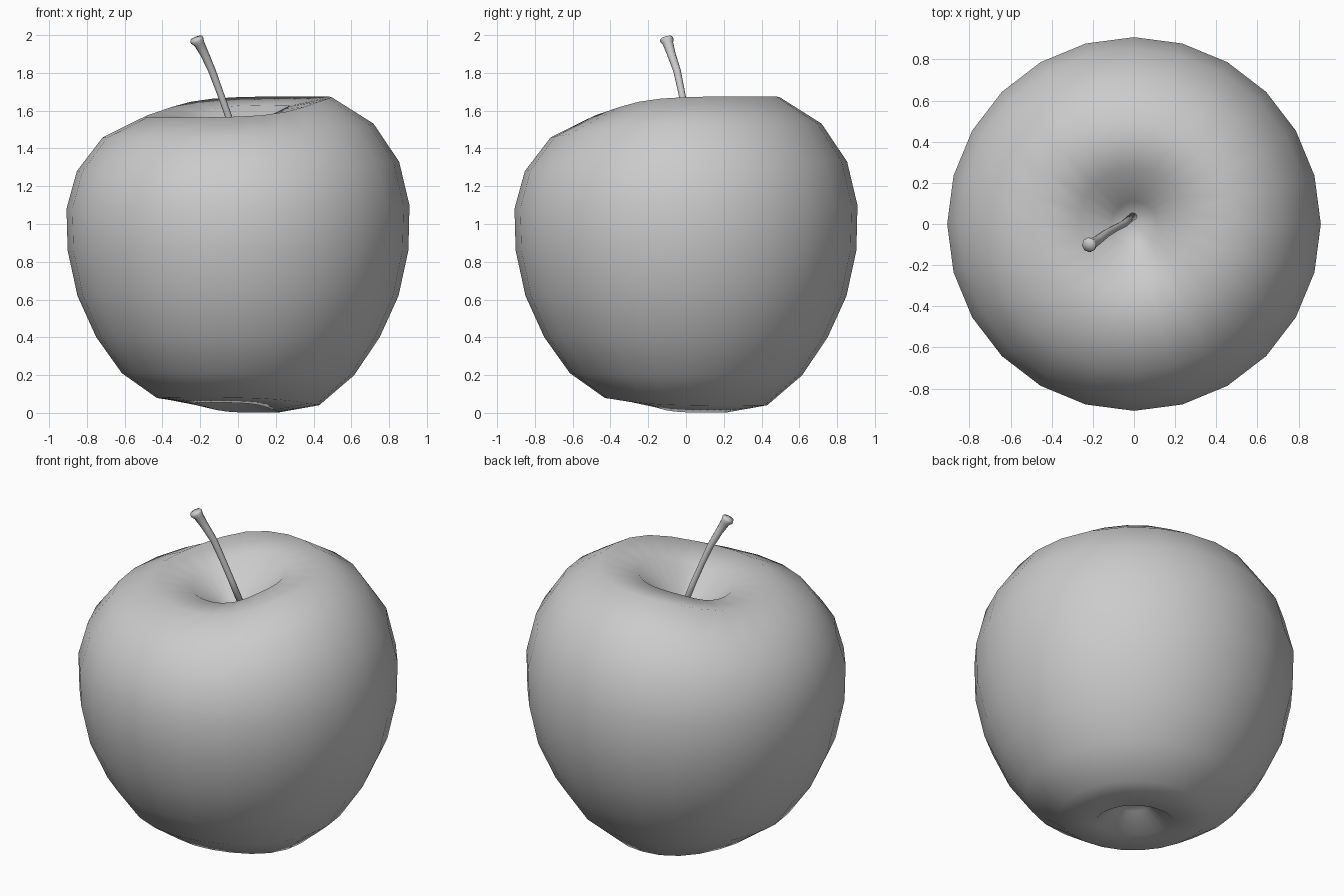
import bpy, bmesh, math
from mathutils import Vector

if "Cube" in bpy.data.objects:
    bpy.data.objects.remove(bpy.data.objects["Cube"])


def skin(name, rings, start, end):
    """Join equal rings of points into a closed smooth skin with a tip at each end."""
    bm = bmesh.new()
    loops = [[bm.verts.new(p) for p in ring] for ring in rings]
    n = len(loops[0])
    for a, b in zip(loops, loops[1:]):
        for i in range(n):
            j = (i + 1) % n
            bm.faces.new((a[i], a[j], b[j], b[i]))
    for loop, tip in ((loops[0], start), (loops[-1], end)):
        v = bm.verts.new(tip)
        for i in range(n):
            bm.faces.new((loop[i], loop[(i + 1) % n], v))
    bmesh.ops.recalc_face_normals(bm, faces=bm.faces)
    for f in bm.faces:
        f.smooth = True
    mesh = bpy.data.meshes.new(name)
    bm.to_mesh(mesh)
    bm.free()
    obj = bpy.data.objects.new(name, mesh)
    bpy.context.collection.objects.link(obj)
    return obj


# Fruit: profile of (radius, height, lean towards +x +y)
profile = [
    (0.09, 0.13, -0.01), (0.22, 0.028, -0.027), (0.43, 0.06, -0.021),
    (0.615, 0.205, -0.006), (0.75, 0.40, 0.0), (0.85, 0.62, 0.0),
    (0.902, 0.86, 0.0), (0.908, 1.09, 0.01), (0.853, 1.305, 0.027),
    (0.717, 1.495, 0.04), (0.495, 1.62, 0.056), (0.27, 1.585, 0.045),
    (0.11, 1.44, 0.02),
]
SIDES = 24


def fruit_ring(r, z, lean):
    pts = []
    for i in range(SIDES):
        a = 2 * math.pi * i / SIDES
        k = math.tanh(2 * math.cos(a - math.pi / 4)) / math.tanh(2)
        pts.append((r * math.cos(a), r * math.sin(a), z + lean * k))
    return pts


skin("apple_body", [fruit_ring(*p) for p in profile], (0, 0, 0.16), (0, 0, 1.38))

# Stem: bent tube of (x, y, z, radius) flaring into a small knob
path = [
    (0.01, 0.05, 1.36, 0.019), (-0.05, 0.0, 1.57, 0.018),
    (-0.093, -0.022, 1.69, 0.018), (-0.137, -0.047, 1.81, 0.02),
    (-0.177, -0.078, 1.90, 0.023), (-0.205, -0.095, 1.955, 0.028),
    (-0.217, -0.101, 1.973, 0.037), (-0.221, -0.104, 1.984, 0.034),
]
centres = [Vector(p[:3]) for p in path]
rings = []
for i, c in enumerate(centres):
    t = (centres[min(i + 1, len(path) - 1)] - centres[max(i - 1, 0)]).normalized()
    u = Vector((0, 1, 0)).cross(t).normalized()
    v = t.cross(u)
    r = path[i][3]
    rings.append([c + r * (math.cos(a) * u + math.sin(a) * v)
                  for a in (2 * math.pi * s / 8 for s in range(8))])
skin("stem", rings, centres[0], centres[-1] + Vector((-0.002, -0.001, 0.006)))
